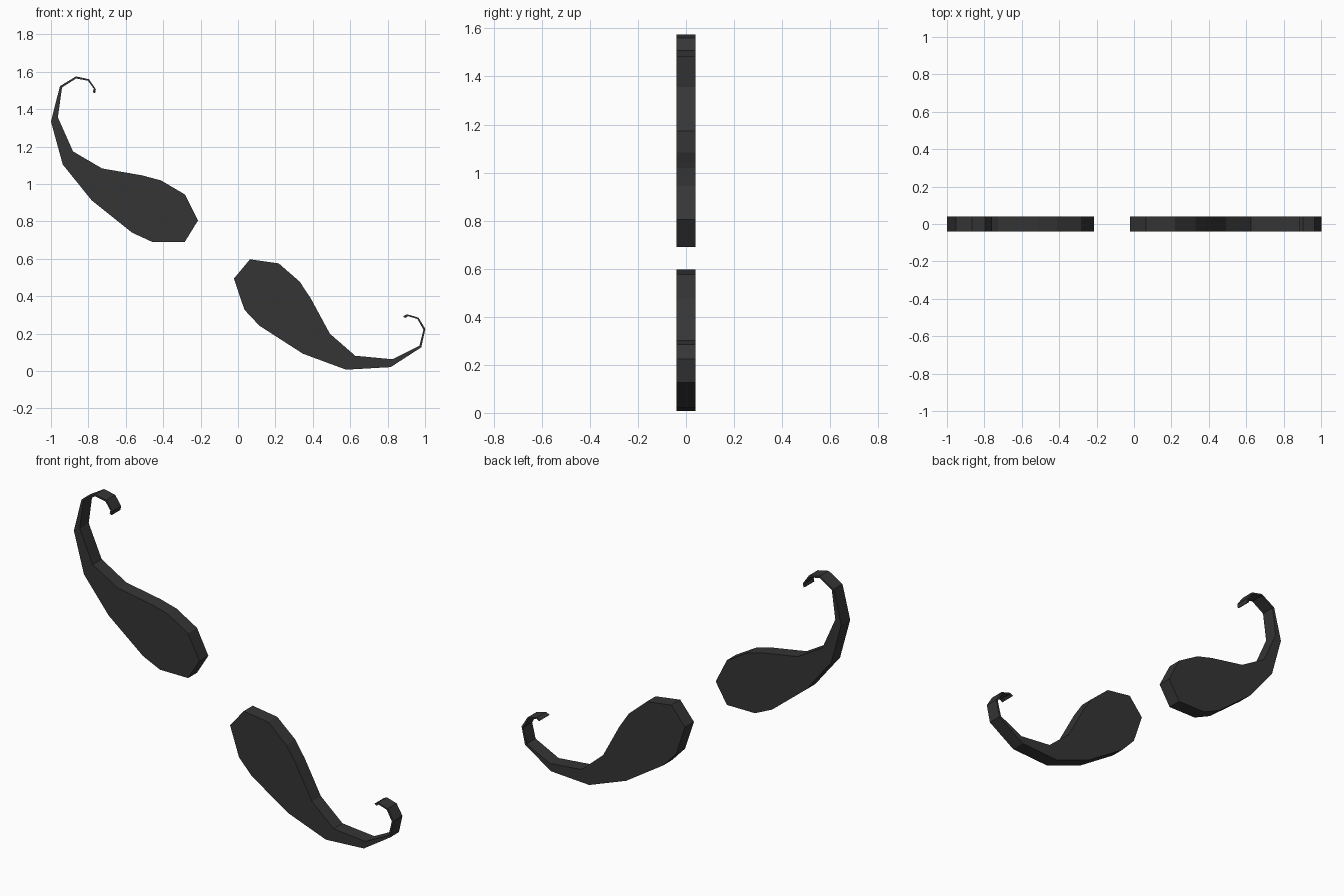
import bpy, bmesh, math
from mathutils import Matrix, Vector

if "Cube" in bpy.data.objects:
    bpy.data.objects.remove(bpy.data.objects["Cube"])

HALF_DEPTH = 0.04
dark = bpy.data.materials.new("charcoal")
dark.diffuse_color = (0.036, 0.036, 0.036, 1)
dark.use_nodes = True
dark.node_tree.nodes["Principled BSDF"].inputs["Base Color"].default_value = dark.diffuse_color

# Paired outline stations (outer x, z, inner x, z) from the wide end to the curled tip
END = (-0.214, 0.805)
STATIONS = [
    (-0.284, 0.691, -0.284, 0.944), (-0.460, 0.691, -0.412, 1.019),
    (-0.567, 0.740, -0.513, 1.046), (-0.782, 0.912, -0.727, 1.083),
    (-0.937, 1.104, -0.882, 1.174), (-1.000, 1.334, -0.963, 1.356),
    (-0.952, 1.523, -0.941, 1.516), (-0.866, 1.575, -0.866, 1.564),
    (-0.797, 1.560, -0.802, 1.552), (-0.760, 1.507, -0.771, 1.509),
    (-0.764, 1.484, -0.776, 1.491),
]


def moustache_half(name, matrix):
    bm = bmesh.new()

    def vert(x, z):
        return bm.verts.new((x, -HALF_DEPTH, z))

    end = vert(*END)
    pairs = [(vert(a, b), vert(c, d)) for a, b, c, d in STATIONS]
    faces = [bm.faces.new((end, pairs[0][0], pairs[0][1]))]
    for (o0, i0), (o1, i1) in zip(pairs, pairs[1:]):
        faces.append(bm.faces.new((o0, o1, i1, i0)))
    # Thicken the flat profile into a slab
    ext = bmesh.ops.extrude_face_region(bm, geom=faces, use_keep_orig=True)
    moved = [g for g in ext["geom"] if isinstance(g, bmesh.types.BMVert)]
    bmesh.ops.translate(bm, verts=moved, vec=(0, 2 * HALF_DEPTH, 0))
    bm.transform(matrix)
    bmesh.ops.recalc_face_normals(bm, faces=bm.faces[:])
    mesh = bpy.data.meshes.new(name)
    bm.to_mesh(mesh)
    bm.free()
    mesh.materials.append(dark)
    obj = bpy.data.objects.new(name, mesh)
    bpy.context.collection.objects.link(obj)


# Upper half as drawn; lower half is mirrored, then turned and moved
moustache_half("upper_moustache_half", Matrix.Identity(4))
pivot = Vector((END[0], 0, END[1]))
lower = (Matrix.Translation((0.064, 0, 0.597))
         @ Matrix.Rotation(math.radians(71.4), 4, 'Y')
         @ Matrix.Scale(-1, 4, (1, 0, 0))
         @ Matrix.Translation(-pivot))
moustache_half("lower_moustache_half", lower)
